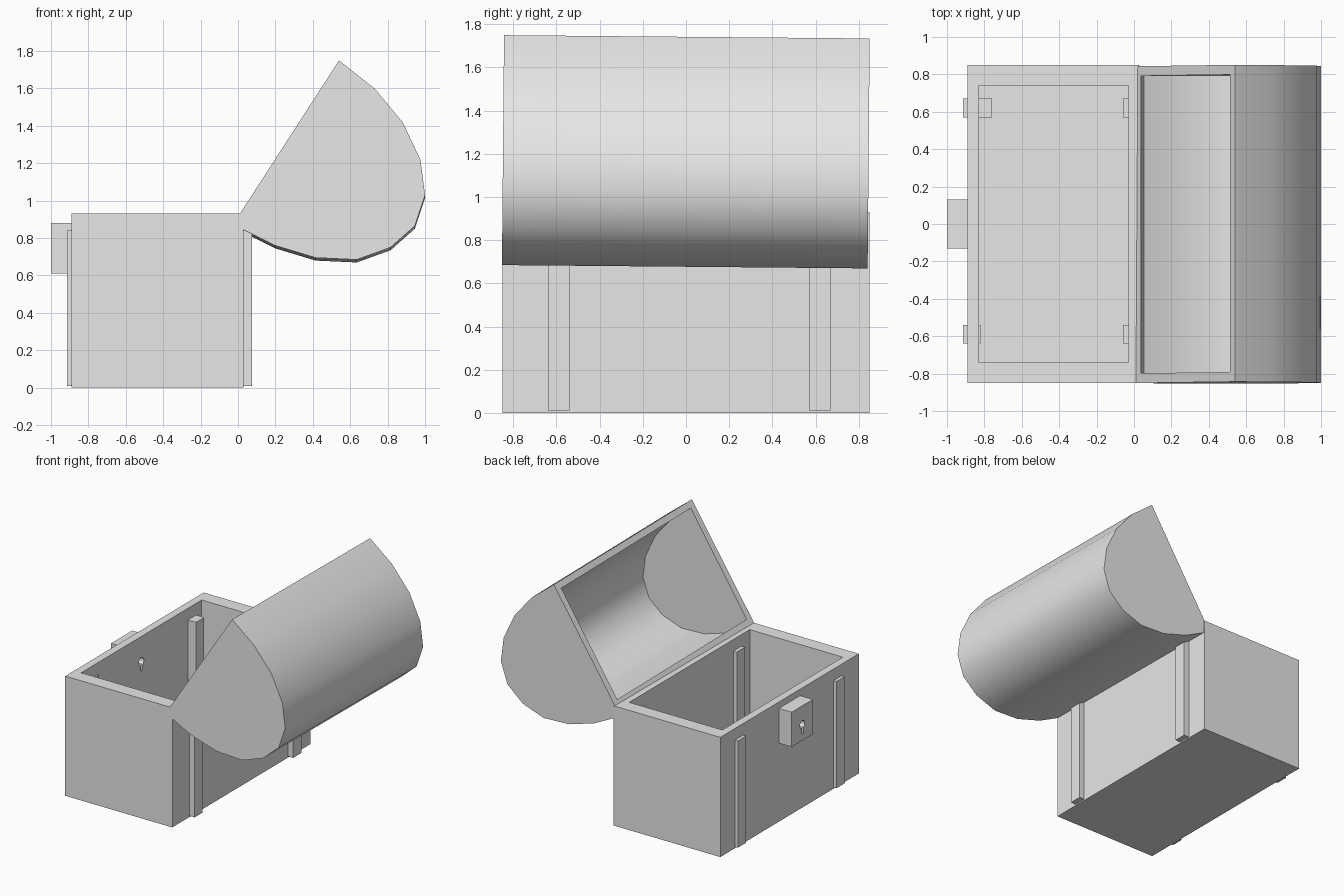
import bpy, bmesh, math
from mathutils import Vector

old = bpy.data.objects.get("Cube")
if old:
    bpy.data.objects.remove(old, do_unlink=True)

grey = bpy.data.materials.new("plain_grey")
grey.use_nodes = True
grey.diffuse_color = (0.8, 0.8, 0.8, 1)
grey.node_tree.nodes["Principled BSDF"].inputs["Base Color"].default_value = (0.8, 0.8, 0.8, 1)


def finish(name, bm):
    bmesh.ops.recalc_face_normals(bm, faces=bm.faces)
    mesh = bpy.data.meshes.new(name)
    bm.to_mesh(mesh)
    bm.free()
    mesh.materials.append(grey)
    obj = bpy.data.objects.new(name, mesh)
    bpy.context.collection.objects.link(obj)
    return obj


def block(low, high):
    bm = bmesh.new()
    bmesh.ops.create_cube(bm, size=1)
    low, high = Vector(low), Vector(high)
    for v in bm.verts:
        v.co = (low + high) / 2 + v.co * (high - low)
    return bm


# Open chest body: scaled rim inset, then a sunken interior
bm = block((-0.89, -0.85, 0), (0.03, 0.85, 0.93))
top = max(bm.faces, key=lambda f: f.calc_center_median().z)
centre = top.calc_center_median()
bmesh.ops.inset_region(bm, faces=[top], thickness=0.05)
for v in top.verts:
    v.co.x = centre.x + math.copysign(0.4, v.co.x - centre.x)
    v.co.y = math.copysign(0.74, v.co.y)
    v.co.z = 0.93
inner = bmesh.ops.extrude_discrete_faces(bm, faces=[top])["faces"][0]
for v in inner.verts:
    v.co.z = 0.06
body = finish("chest_body", bm)

# Upright straps that pass through the long walls
finish("front_strap_left", block((-0.915, 0.57, 0.01), (-0.76, 0.67, 0.84)))
finish("front_strap_right", block((-0.915, -0.64, 0.01), (-0.82, -0.54, 0.84)))
for side, y in (("left", 0.57), ("right", -0.64)):
    finish("hinge_strap_" + side, block((-0.06, y, 0.01), (0.075, y + 0.1, 0.84)))

# Lock block
lock = finish("lock", block((-1, -0.13, 0.61), (-0.86, 0.13, 0.88)))

# Keyhole cutter: round top with a narrow slot
bm = bmesh.new()
outline = [(0.013, 0.66)]
for i in range(15):
    a = math.radians(-65 + i * 310 / 14)
    outline.append((0.03 * math.cos(a), 0.735 + 0.03 * math.sin(a)))
outline.append((-0.013, 0.66))
face = bm.faces.new([bm.verts.new((-1.1, y, z)) for y, z in outline])
ext = bmesh.ops.extrude_face_region(bm, geom=[face])["geom"]
bmesh.ops.translate(bm, vec=(0.4, 0, 0), verts=[g for g in ext if isinstance(g, bmesh.types.BMVert)])
cutter = finish("keyhole_cutter", bm)
cutter.hide_render = True
cutter.hide_set(True)
for obj in (body, lock):
    mod = obj.modifiers.new("keyhole", "BOOLEAN")
    mod.operation = "DIFFERENCE"
    mod.solver = "EXACT"
    mod.object = cutter

# Hollow rounded lid, swung open: outer shell, inner shell and rim
profile = [(0.01, 0.93), (0.03, 0.845), (0.2, 0.76), (0.415, 0.695), (0.635, 0.685),
           (0.815, 0.75), (0.945, 0.865), (1.0, 1.03), (0.975, 1.22), (0.88, 1.42),
           (0.73, 1.6), (0.54, 1.75)]
mx, mz = 0.275, 1.34
bm = bmesh.new()


def shell(scale, half):
    rows = [[bm.verts.new((mx + (x - mx) * scale, y, mz + (z - mz) * scale - 0.009 * y - 0.008))
             for x, z in profile] for y in (-half, half)]
    a, b = rows
    for row in rows:
        bm.faces.new(row)
    for i in range(len(profile) - 1):
        bm.faces.new((a[i], a[i + 1], b[i + 1], b[i]))
    return [a[0], a[-1], b[-1], b[0]]


outer, inner = shell(1, 0.847), shell(0.9, 0.795)
for i in range(4):
    j = (i + 1) % 4
    bm.faces.new((outer[i], outer[j], inner[j], inner[i]))
lid = finish("rounded_lid", bm)
for v in lid.data.vertices:
    v.co.y += 0.009 * (v.co.z - 1.3)
bpy.ops.object.select_all(action="DESELECT")
bpy.context.view_layer.objects.active = lid
lid.select_set(True)
bpy.ops.object.shade_smooth_by_angle(angle=math.radians(40))
